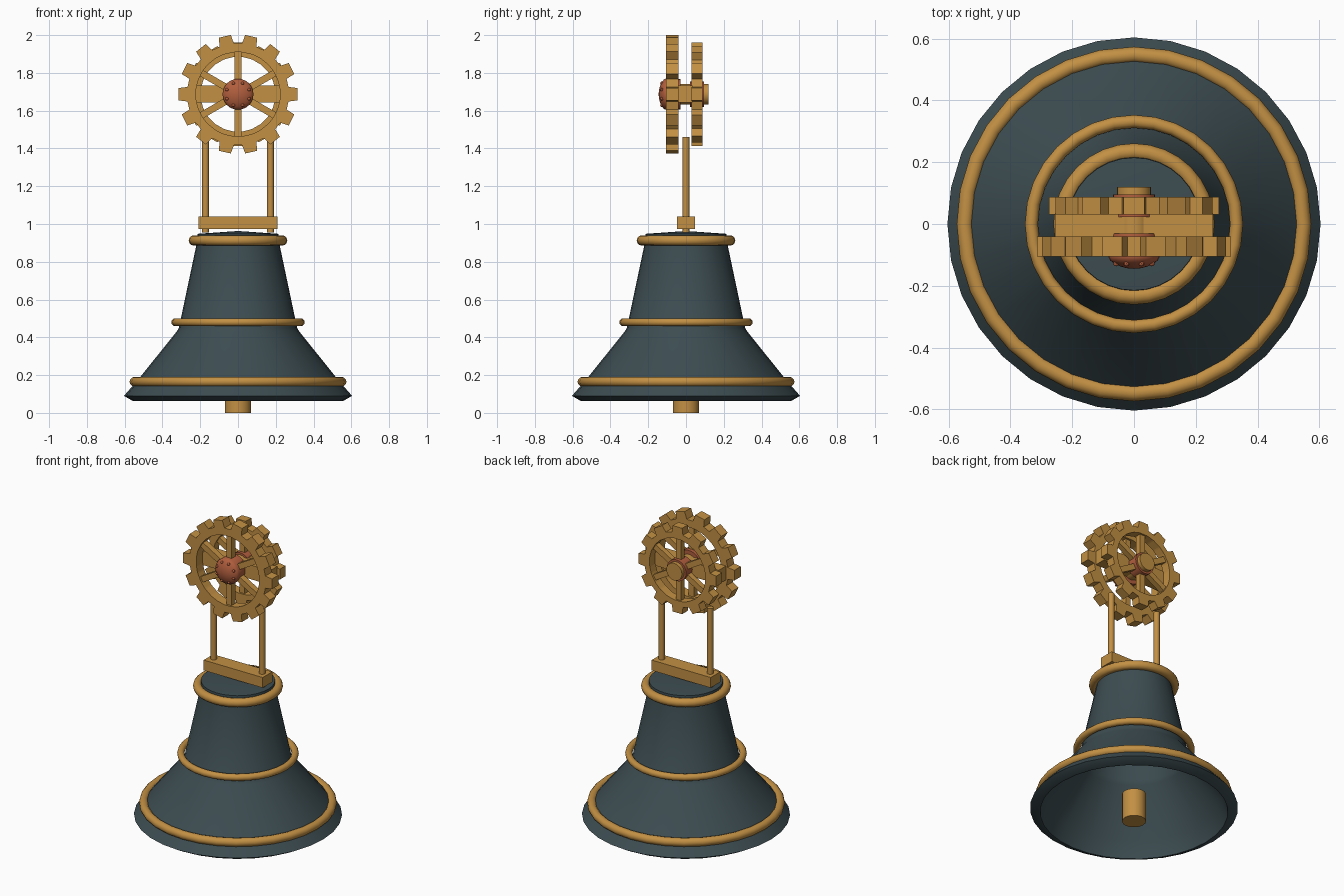
import bpy, bmesh, math
from mathutils import Matrix, Vector

cube = bpy.data.objects.get("Cube")
if cube:
    bpy.data.objects.remove(cube, do_unlink=True)


def material(name, rgb):
    m = bpy.data.materials.new(name)
    m.use_nodes = True
    m.diffuse_color = (*rgb, 1)
    m.node_tree.nodes["Principled BSDF"].inputs["Base Color"].default_value = (*rgb, 1)
    return m


SLATE = material("dark slate metal", (0.046, 0.073, 0.083))
BRASS = material("brass", (0.54, 0.278, 0.057))
COPPER = material("copper", (0.44, 0.112, 0.047))
HUB_Z = 1.687


def finish(name, bm, mat, smooth=True):
    bmesh.ops.recalc_face_normals(bm, faces=bm.faces)
    mesh = bpy.data.meshes.new(name)
    bm.to_mesh(mesh)
    bm.free()
    mesh.materials.append(mat)
    obj = bpy.data.objects.new(name, mesh)
    bpy.context.collection.objects.link(obj)
    if smooth:
        bpy.ops.object.select_all(action='DESELECT')
        obj.select_set(True)
        bpy.context.view_layer.objects.active = obj
        bpy.ops.object.shade_smooth_by_angle(angle=math.radians(35))
    return obj


def lathe(name, profile, mat, steps=32, closed=False, matrix=Matrix()):
    """Spin a radius/height profile around z, then place it."""
    bm = bmesh.new()
    verts = [bm.verts.new((r, 0, z)) for r, z in profile]
    pairs = list(zip(verts, verts[1:]))
    if closed:
        pairs.append((verts[-1], verts[0]))
    edges = [bm.edges.new(p) for p in pairs]
    bmesh.ops.spin(bm, geom=verts + edges, axis=(0, 0, 1), cent=(0, 0, 0),
                   angle=math.tau, steps=steps, use_duplicate=False)
    bmesh.ops.remove_doubles(bm, verts=bm.verts, dist=1e-4)
    bm.transform(matrix)
    return finish(name, bm, mat)


def rod(name, radius, start, end, mat, steps=16, matrix=Matrix()):
    return lathe(name, [(0, start), (radius, start), (radius, end), (0, end)],
                 mat, steps, matrix=matrix)


def box(name, size, centre, mat):
    bm = bmesh.new()
    bmesh.ops.create_cube(bm, size=1)
    bm.transform(Matrix.Translation(centre) @ Matrix.Diagonal((*size, 1)))
    return finish(name, bm, mat, False)


def torus(name, major, minor, z):
    ring = [(major + minor * math.cos(a), z + minor * math.sin(a))
            for a in (math.tau * i / 12 for i in range(12))]
    return lathe(name, ring, BRASS, closed=True)


# Wheel parts are laid out around z, then turned so that local +z faces the front
WHEEL = Matrix.Translation((0, 0, HUB_Z)) @ Matrix.Rotation(math.pi / 2, 4, 'X')


def gear(name, teeth, tip, root, inner, front, back):
    """Toothed ring with six spokes."""
    bm = bmesh.new()
    pitch = math.tau / teeth
    outline = []
    for t in range(teeth):
        for offset, r in ((-.32, root), (-.23, tip), (.23, tip), (.32, root)):
            outline.append(((t + offset) * pitch, r))
    loops = []
    for z in (front, back):
        for rim in (False, True):
            loops.append([bm.verts.new((math.cos(a) * (r if rim else inner),
                                        math.sin(a) * (r if rim else inner), z))
                          for a, r in outline])
    front_in, front_out, back_in, back_out = loops
    n = len(outline)
    for a, b in ((front_in, front_out), (front_out, back_out),
                 (back_out, back_in), (back_in, front_in)):
        for i in range(n):
            j = (i + 1) % n
            bm.faces.new((a[i], a[j], b[j], b[i]))
    # Spokes
    depth = (front - back) * 0.6
    for k in range(6):
        turn = Matrix.Rotation(math.radians(30 + 60 * k), 4, 'Z')
        place = Matrix.Translation((inner / 2 + 0.015, 0, (front + back) / 2))
        scale = Matrix.Diagonal((inner - 0.02, 0.036, depth, 1))
        bmesh.ops.create_cube(bm, size=1, matrix=turn @ place @ scale)
    bm.transform(WHEEL)
    return finish(name, bm, BRASS, False)


# Hollow thin-walled bell with a flared lip tucked under at the mouth
lathe("bell_body", [(0, .963), (.215, .948), (.218, .90), (.313, .45), (.325, .43),
                    (.53, .175), (.604, .09), (.555, .062), (.545, .062),
                    (.512, .165), (.309, .42), (.298, .445), (.203, .895),
                    (0, .945)], SLATE)

# Trim rings
torus("lower_ring", .548, .026, .165)
torus("middle_ring", .332, .021, .48)
torus("upper_ring", .234, .027, .913)

# Clapper
rod("clapper", .07, 0, .18, BRASS)

# Yoke block and hanging posts
box("yoke", (.418, .097, .066), (0, 0, 1.006), BRASS)
for side, x in (("left", .172), ("right", -.172)):
    rod(side + "_post", .018, .955, 1.46, BRASS, 16, Matrix.Translation((x, 0, 0)))

# Gear pair with the cross beam between them
gear("front_gear", 14, .316, .27, .223, .105, .04)
gear("rear_gear", 12, .277, .235, .198, -.03, -.087)
box("cross_beam", (.51, .075, .09), (0, -.004, HUB_Z), BRASS)

# Hubs and axle
rod("axle", .055, -.12, .10, BRASS, 24, WHEEL)
rod("rear_hub", .068, -.096, -.022, COPPER, 24, WHEEL)
lathe("front_hub", [(0, .03), (.08, .03), (.082, .108), (.077, .118), (.064, .128),
                    (.045, .137), (.024, .143), (0, .145)], COPPER, 24, matrix=WHEEL)

# Rivets around the front hub
bm = bmesh.new()
for i in range(8):
    a = math.tau * (i + .5) / 8
    spot = Vector((.063 * math.cos(a), .063 * math.sin(a), .128))
    bmesh.ops.create_uvsphere(bm, u_segments=8, v_segments=6, radius=.009,
                              matrix=WHEEL @ Matrix.Translation(spot))
finish("hub_rivets", bm, COPPER)
